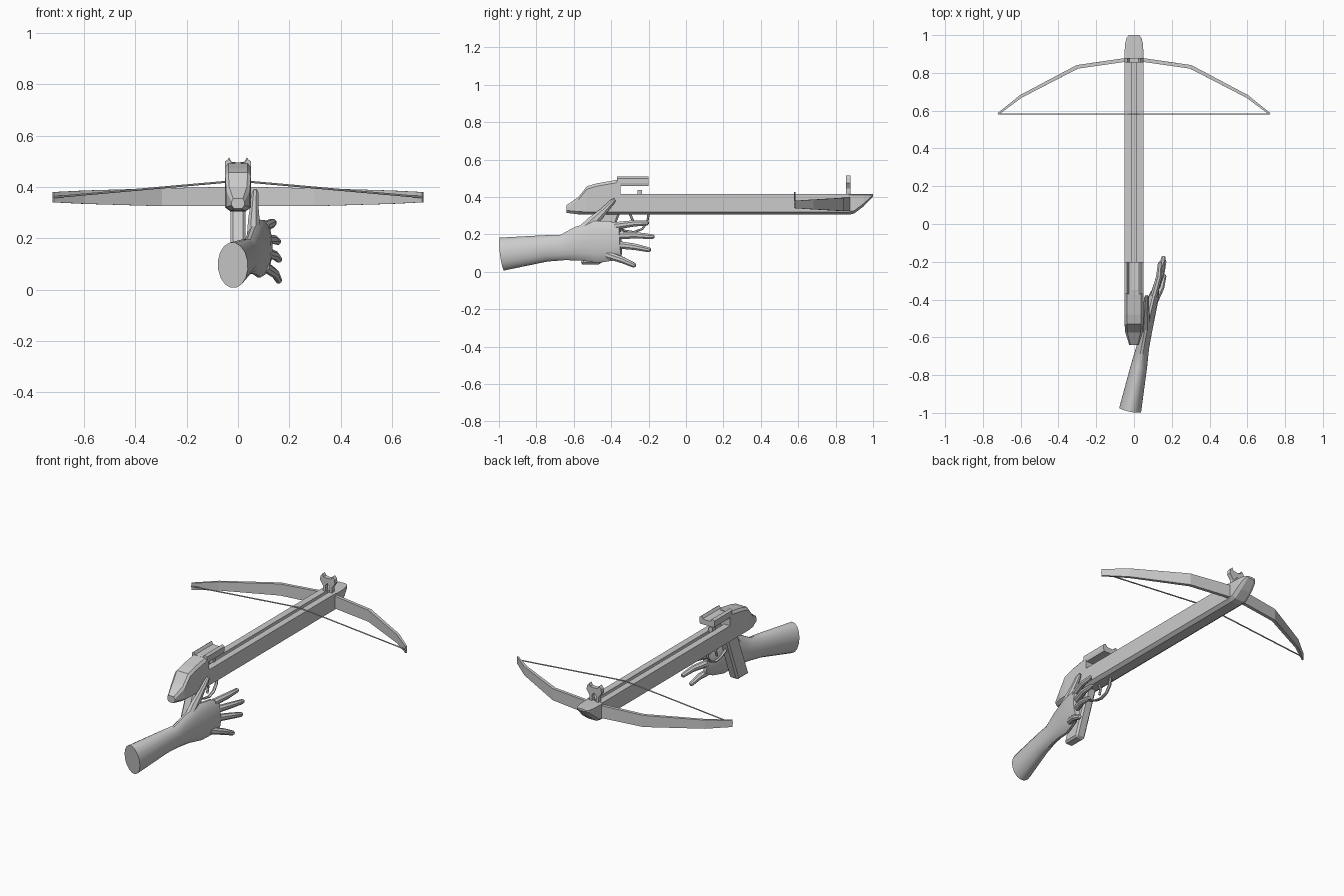
import bpy, bmesh, math
from mathutils import Vector

cube = bpy.data.objects.get("Cube")
if cube:
    bpy.data.objects.remove(cube, do_unlink=True)

grey = bpy.data.materials.new("plain grey")
grey.use_nodes = True
COLOR = (0.6, 0.6, 0.6, 1)
grey.diffuse_color = COLOR
grey.node_tree.nodes["Principled BSDF"].inputs["Base Color"].default_value = COLOR


def finish(name, bm, smooth=None):
    bmesh.ops.recalc_face_normals(bm, faces=bm.faces)
    mesh = bpy.data.meshes.new(name)
    bm.to_mesh(mesh)
    bm.free()
    mesh.materials.append(grey)
    obj = bpy.data.objects.new(name, mesh)
    bpy.context.collection.objects.link(obj)
    if smooth:
        bpy.ops.object.select_all(action='DESELECT')
        obj.select_set(True)
        bpy.context.view_layer.objects.active = obj
        bpy.ops.object.shade_smooth_by_angle(angle=math.radians(smooth))
    return obj


def skin(name, rings, smooth=None):
    """Join equal-sized rings of points into a capped solid."""
    bm = bmesh.new()
    rows = [[bm.verts.new(p) for p in ring] for ring in rings]
    n = len(rows[0])
    for a, b in zip(rows, rows[1:]):
        for i in range(n):
            j = (i + 1) % n
            bm.faces.new((a[i], a[j], b[j], b[i]))
    bm.faces.new(rows[0])
    bm.faces.new(rows[-1])
    return finish(name, bm, smooth)


def tube(name, path, sides=8, smooth=None, side_axis=None):
    """Sweep an ellipse along (x, y, z, half width, half height) stations."""
    pts = [Vector(p[:3]) for p in path]
    rings = []
    for i, p in enumerate(path):
        t = (pts[min(i + 1, len(pts) - 1)] - pts[max(i - 1, 0)]).normalized()
        u = Vector(side_axis) if side_axis else t.cross(Vector((0, 0, 1))).normalized()
        v = u.cross(t).normalized()
        ring = []
        for k in range(sides):
            a = math.tau * (k + 0.5) / sides
            ring.append(pts[i] + u * p[3] * math.cos(a) + v * p[4] * math.sin(a))
        rings.append(ring)
    return skin(name, rings, smooth)


def mirrored(half):
    """Complete a half outline, given from its lower to its upper centre."""
    return half + [(-x, z) for x, z in reversed(half) if x > 0]


def plate(name, outline, y0, y1):
    return skin(name, [[(x, y, z) for x, z in outline] for y in (y0, y1)])


def hull_part(name, stations, top, bottom):
    """Chamfered sections from (y, half width, low z, high z) stations."""
    rings = []
    for y, w, lo, hi in stations:
        b, t = min(bottom, (hi - lo) / 3), min(top, (hi - lo) / 3)
        half = [(w * 0.6, lo), (w, lo + b), (w, hi - t), (w * 0.75, hi)]
        rings.append([(x, y, z) for x, z in mirrored(half)])
    return skin(name, rings)


# Stock with the bolt groove, and its upswept nose
plate("stock", mirrored([(0.03, 0.305), (0.05, 0.32), (0.05, 0.415),
                         (0.01, 0.415), (0.01, 0.395)]), -0.5, 0.87)
hull_part("nose", [(0.87, 0.05, 0.305, 0.415), (0.9, 0.05, 0.312, 0.415),
                   (0.95, 0.048, 0.35, 0.415), (0.985, 0.04, 0.387, 0.415),
                   (1.0, 0.028, 0.403, 0.415)], 0.004, 0.015)

# Rear housing with its overhanging notched sight
hull_part("rear_housing", [(-0.64, 0.025, 0.315, 0.355), (-0.575, 0.046, 0.307, 0.4),
                           (-0.53, 0.05, 0.305, 0.457), (-0.48, 0.05, 0.305, 0.472),
                           (-0.35, 0.05, 0.305, 0.495)], 0.015, 0.015)
plate("rear_sight", mirrored([(0.046, 0.46), (0.05, 0.475), (0.05, 0.5), (0.036, 0.51),
                              (0.026, 0.495), (0.01, 0.492)]), -0.37, -0.2)

# Front sight: a forked arch over the nose
plate("front_sight", mirrored([(0, 0.465), (0.014, 0.45), (0.014, 0.4), (0.03, 0.4),
                               (0.03, 0.445), (0.05, 0.475), (0.046, 0.5),
                               (0.034, 0.515), (0.025, 0.498), (0, 0.495)]), 0.855, 0.88)

# String catch under the overhang
plate("string_catch", mirrored([(0.014, 0.395), (0.014, 0.437)]), -0.26, -0.235)

# Bow limbs and string
R2 = math.sqrt(2)
limb = [(0, 0.875, 0.363, 0.01, 0.038), (0.3, 0.832, 0.36, 0.01, 0.035),
        (0.6, 0.675, 0.36, 0.008, 0.026), (0.72, 0.582, 0.36, 0.005, 0.02)]
path = [(-x, *rest) for x, *rest in limb[:0:-1]] + limb
tube("bow", [(x, y, z, a * R2, b * R2) for x, y, z, a, b in path], 4)
tube("bow_string", [(x, 0.582, z, 0.004, 0.004)
                    for x, z in ((-0.72, 0.36), (0, 0.424), (0.72, 0.36))], 6)

# Raked grip
side = [(-0.455, 0.32), (-0.35, 0.32), (-0.455, 0.04), (-0.565, 0.04)]
grip = skin("grip", [[(x, y, z) for y, z in side] for x in (-0.03, 0.03)])
bevel = grip.modifiers.new("edge_chamfer", 'BEVEL')
bevel.width = 0.01
bevel.segments = 1

# Trigger and guard
guard = [(-0.2, 0.31), (-0.207, 0.265), (-0.235, 0.228), (-0.28, 0.212),
         (-0.33, 0.22), (-0.4, 0.255)]
tube("trigger_guard", [(0, y, z, 0.01, 0.006) for y, z in guard], 6, side_axis=(1, 0, 0))
tube("trigger", [(0, y, z, 0.007, 0.007) for y, z in
                 ((-0.3, 0.31), (-0.285, 0.275), (-0.295, 0.24))], 6, side_axis=(1, 0, 0))

# Forearm and palm
tube("forearm_and_palm", [
    (-0.02, -0.983, 0.095, 0.06, 0.09), (0.027, -0.75, 0.125, 0.044, 0.072),
    (0.045, -0.66, 0.13, 0.035, 0.07), (0.06, -0.58, 0.15, 0.034, 0.092),
    (0.08, -0.48, 0.16, 0.034, 0.115), (0.1, -0.4, 0.165, 0.03, 0.108),
    (0.115, -0.35, 0.168, 0.02, 0.085)], 16, 35)

# Fingers, each from knuckle height to tip
for name, y0, z0, x1, y1, z1 in (
        ("index_finger", -0.38, 0.245, 0.14, -0.2, 0.262),
        ("middle_finger", -0.37, 0.195, 0.158, -0.17, 0.187),
        ("ring_finger", -0.37, 0.145, 0.162, -0.19, 0.116),
        ("little_finger", -0.42, 0.09, 0.162, -0.27, 0.032)):
    a, b = Vector((0.105, y0, z0)), Vector((x1, y1, z1))
    mid = a.lerp(b, 0.55) + Vector((0.008, 0, 0.004))
    near = a.lerp(b, 0.95)
    tube(name, [(*a, 0.019, 0.022), (*mid, 0.017, 0.018),
                (*near, 0.013, 0.014), (*b, 0.008, 0.008)], 8, 35)

# Thumb
tube("thumb", [(0.06, -0.58, 0.19, 0.028, 0.035), (0.062, -0.5, 0.265, 0.024, 0.034),
               (0.064, -0.44, 0.325, 0.017, 0.02), (0.067, -0.395, 0.373, 0.014, 0.015),
               (0.067, -0.38, 0.387, 0.008, 0.008)], 8, 35)
